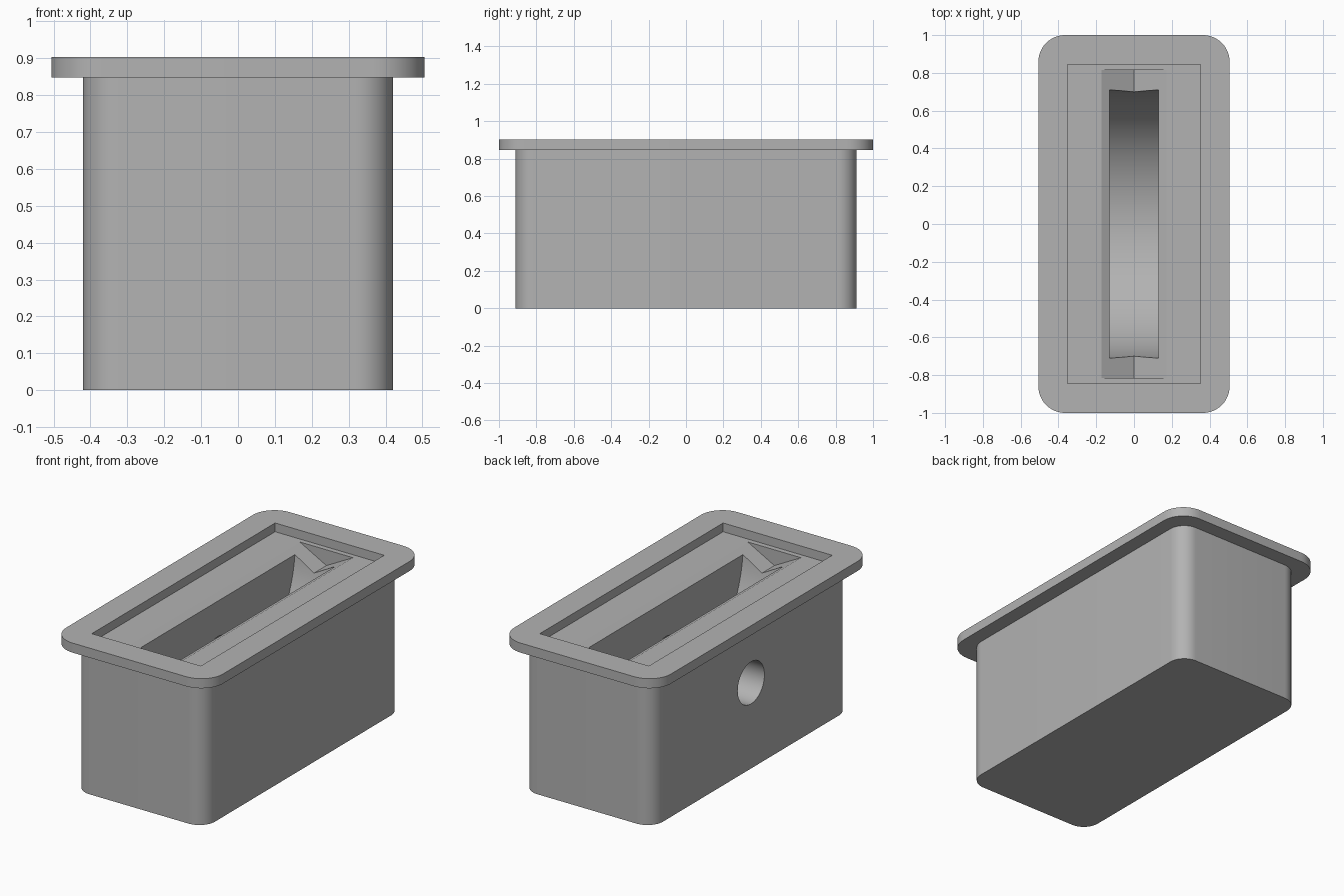
import bpy
import bmesh
from math import cos, sin, pi, radians
from mathutils import Vector

cube = bpy.data.objects.get("Cube")
if cube:
    bpy.data.objects.remove(cube, do_unlink=True)

grey = bpy.data.materials.new("plain grey")
grey.use_nodes = True
colour = (0.45, 0.45, 0.45, 1)
grey.diffuse_color = colour
grey.node_tree.nodes["Principled BSDF"].inputs["Base Color"].default_value = colour


def prism(name, points, direction):
    """Solid made by sweeping a closed outline along a direction."""
    bm = bmesh.new()
    face = bm.faces.new([bm.verts.new(p) for p in points])
    swept = bmesh.ops.extrude_face_region(bm, geom=[face])
    moved = [v for v in swept["geom"] if isinstance(v, bmesh.types.BMVert)]
    bmesh.ops.translate(bm, verts=moved, vec=Vector(direction))
    bmesh.ops.recalc_face_normals(bm, faces=bm.faces)
    mesh = bpy.data.meshes.new(name)
    bm.to_mesh(mesh)
    bm.free()
    mesh.materials.append(grey)
    obj = bpy.data.objects.new(name, mesh)
    bpy.context.collection.objects.link(obj)
    return obj


def rounded_box(name, half_x, half_y, radius, bottom, top, steps=12):
    """Upright box with rounded vertical corners."""
    points = []
    for quarter, (sx, sy) in enumerate([(1, 1), (-1, 1), (-1, -1), (1, -1)]):
        for i in range(steps + 1):
            a = (quarter + i / steps) * pi / 2
            points.append((sx * (half_x - radius) + radius * cos(a),
                           sy * (half_y - radius) + radius * sin(a), bottom))
    return prism(name, points, (0, 0, top - bottom))


def cross_cylinder(name, radius, z, x0, x1, steps):
    """Cylinder lying along x."""
    ring = [(x0, radius * cos(2 * pi * i / steps), z + radius * sin(2 * pi * i / steps))
            for i in range(steps)]
    return prism(name, ring, (x1 - x0, 0, 0))


def combine(target, tool, operation):
    """Apply a boolean and discard the tool."""
    tool.hide_render = True
    mod = target.modifiers.new(operation.lower(), "BOOLEAN")
    mod.operation = operation
    mod.solver = "EXACT"
    mod.object = tool
    bpy.context.view_layer.objects.active = target
    bpy.ops.object.modifier_apply(modifier=mod.name)
    bpy.data.objects.remove(tool, do_unlink=True)


TOP = 0.903
FLOOR = 0.852

# Box with a wider rim
housing = rounded_box("housing", 0.42, 0.912, 0.10, 0, 0.88)
combine(housing, rounded_box("rim", 0.506, 1.0, 0.14, 0.847, TOP), "UNION")

# Shallow rectangular recess in the rim
recess = [(sx * 0.352, sy * 0.845, FLOOR) for sx, sy in [(1, 1), (-1, 1), (-1, -1), (1, -1)]]
combine(housing, prism("recess_cutter", recess, (0, 0, 0.2)), "DIFFERENCE")

# V-shaped groove along the recess floor
groove = [(-0.172, -0.815, FLOOR), (0, -0.815, 0.76), (0.172, -0.815, FLOOR),
          (0.172, -0.815, 0.95), (-0.172, -0.815, 0.95)]
combine(housing, prism("groove_cutter", groove, (0, 1.63, 0)), "DIFFERENCE")

# Round-bottomed slot, and the axle hole entering from the right side
combine(housing, cross_cylinder("slot_cutter", 0.714, TOP, -0.13, 0.13, 128), "DIFFERENCE")
combine(housing, cross_cylinder("hole_cutter", 0.123, 0.50, -0.6, 0.3, 48), "DIFFERENCE")

# Smooth rounded parts, crisp edges
bpy.ops.object.select_all(action="DESELECT")
housing.select_set(True)
bpy.context.view_layer.objects.active = housing
bpy.ops.object.shade_smooth_by_angle(angle=radians(25))
